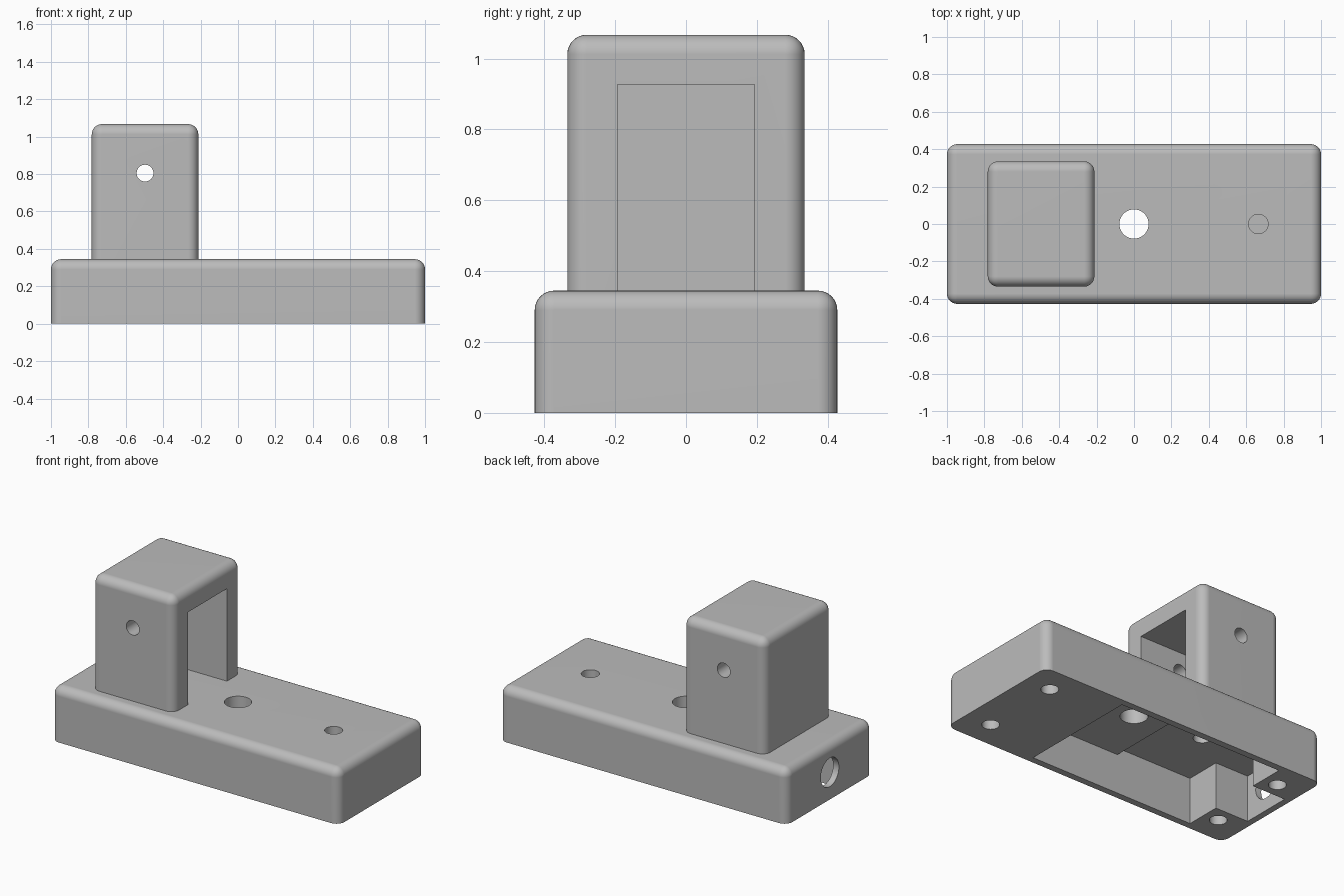
import bpy
import bmesh
import math
from mathutils import Matrix, Vector

old = bpy.data.objects.get("Cube")
if old:
    bpy.data.objects.remove(old, do_unlink=True)

grey = bpy.data.materials.new("plain_grey")
grey.use_nodes = True
colour = (0.5, 0.5, 0.5, 1)
grey.diffuse_color = colour
grey.node_tree.nodes["Principled BSDF"].inputs["Base Color"].default_value = colour


def make_object(name, bm):
    mesh = bpy.data.meshes.new(name)
    bm.to_mesh(mesh)
    bm.free()
    mesh.materials.append(grey)
    obj = bpy.data.objects.new(name, mesh)
    bpy.context.collection.objects.link(obj)
    return obj


def box(name, low, high, radius=0):
    """Box between two corners; a radius rounds every edge except the bottom ones."""
    low, high = Vector(low), Vector(high)
    bm = bmesh.new()
    bmesh.ops.create_cube(bm, size=1)
    bmesh.ops.scale(bm, vec=high - low, verts=bm.verts)
    bmesh.ops.translate(bm, vec=(low + high) / 2, verts=bm.verts)
    if radius:
        edges = [e for e in bm.edges if max(v.co.z for v in e.verts) > low.z + 0.001]
        bmesh.ops.bevel(bm, geom=edges, offset=radius, segments=8,
                        profile=0.5, affect='EDGES', clamp_overlap=True)
    return make_object(name, bm)


def drill(name, centre, radius, length, axis='Z'):
    """Cylinder cutter centred on a point along an axis."""
    turn = {'X': Matrix.Rotation(math.pi / 2, 4, 'Y'),
            'Y': Matrix.Rotation(math.pi / 2, 4, 'X'),
            'Z': Matrix.Identity(4)}[axis]
    bm = bmesh.new()
    bmesh.ops.create_cone(bm, cap_ends=True, segments=48, radius1=radius,
                          radius2=radius, depth=length,
                          matrix=Matrix.Translation(centre) @ turn)
    return make_object(name, bm)


def cut(obj, cutters):
    """Subtract each cutter in turn and remove it."""
    for cutter in cutters:
        mod = obj.modifiers.new("cut", 'BOOLEAN')
        mod.operation = 'DIFFERENCE'
        mod.solver = 'EXACT'
        mod.object = cutter
        graph = bpy.context.evaluated_depsgraph_get()
        mesh = bpy.data.meshes.new_from_object(obj.evaluated_get(graph))
        obj.modifiers.remove(mod)
        obj.data = mesh
        bpy.data.objects.remove(cutter, do_unlink=True)


# Base block with rounded top and corners
base_top = 0.345
base = box("base", (-1, -0.427, 0), (1, 0.427, base_top), 0.055)
cutters = [
    # Underside pocket, deeper below the tower, with a narrow end slot
    box("pocket", (-0.73, -0.385, -0.1), (0.41, 0.385, 0.247)),
    box("deep_pocket", (-0.73, -0.385, -0.1), (-0.203, 0.385, 0.29)),
    box("end_slot", (-0.96, -0.16, -0.1), (-0.6, 0.16, 0.29)),
    # Holes through the top, the tower floor and the end wall
    drill("centre_hole", (0, 0, 0.3), 0.078, 0.3),
    drill("tower_floor_hole", (-0.495, 0, 0.3), 0.05, 0.3),
    drill("end_hole", (-1, 0, 0.17), 0.09, 0.3, 'X'),
    # Blind hole from above
    drill("blind_hole", (0.665, 0, base_top), 0.052, 0.4),
]
# Blind screw holes under the four corners
for sx in (-1, 1):
    for sy in (-1, 1):
        cutters.append(drill("screw_hole", (sx * 0.827, sy * 0.256, 0), 0.05, 0.4))
cut(base, cutters)

# Hollow tower, open on one side, with a cross pin hole
tower = box("tower", (-0.782, -0.335, base_top - 0.003), (-0.212, 0.335, 1.067), 0.055)
cut(tower, [
    box("tower_opening", (-0.64, -0.193, 0.2), (0, 0.193, 0.926)),
    drill("pin_hole", (-0.497, 0, 0.805), 0.045, 1, 'Y'),
])

# Smooth rounded edges, keep flat faces flat
bpy.ops.object.select_all(action='DESELECT')
for part in (base, tower):
    part.select_set(True)
bpy.context.view_layer.objects.active = base
bpy.ops.object.shade_smooth_by_angle(angle=math.radians(30))
for part in (base, tower):
    mod = part.modifiers.new("flat_faces", 'WEIGHTED_NORMAL')
    mod.keep_sharp = True
